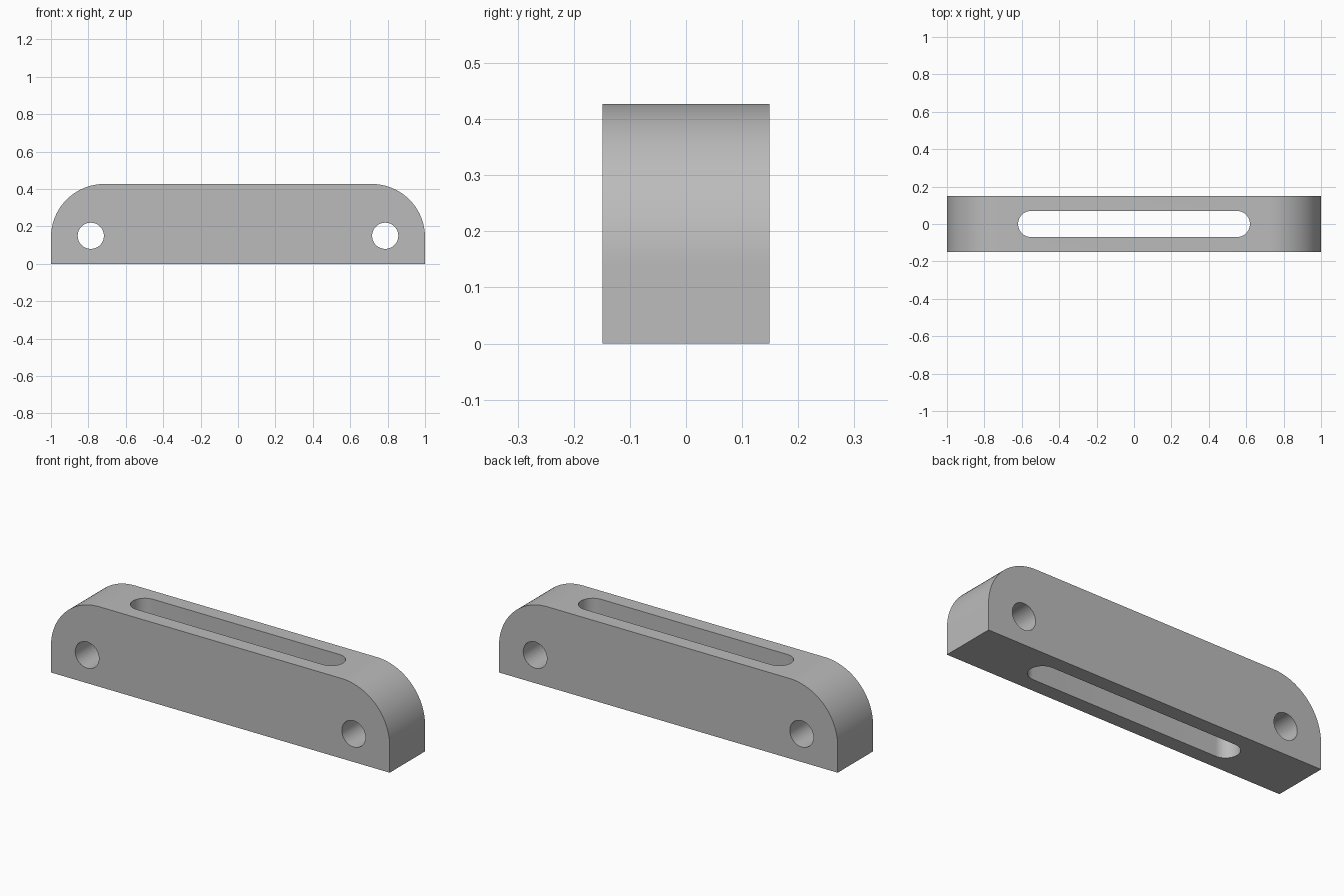
import bpy
import bmesh
from math import cos, sin, pi, radians
from mathutils import Matrix

cube = bpy.data.objects.get("Cube")
if cube:
    bpy.data.objects.remove(cube, do_unlink=True)

HALF_LENGTH, HALF_DEPTH, HEIGHT = 1.0, 0.149, 0.427
CORNER = 0.285
HOLE_X, HOLE_Z, HOLE_R = 0.787, 0.15, 0.07
SLOT_HALF, SLOT_R = 0.62, 0.07

grey = bpy.data.materials.new("plain grey")
grey.use_nodes = True
colour = (0.5, 0.5, 0.5, 1)
grey.diffuse_color = colour
grey.node_tree.nodes["Principled BSDF"].inputs["Base Color"].default_value = colour


def arc(cx, cy, r, start, end, steps):
    return [(cx + r * cos(start + (end - start) * i / steps),
             cy + r * sin(start + (end - start) * i / steps))
            for i in range(steps + 1)]


def prism(name, outline, low, high, upright=False):
    """Extrude an outline along z, or along y when upright."""
    bm = bmesh.new()
    face = bm.faces.new([bm.verts.new((u, v, low)) for u, v in outline])
    new = bmesh.ops.extrude_face_region(bm, geom=[face])["geom"]
    bmesh.ops.translate(bm, vec=(0, 0, high - low),
                        verts=[g for g in new if isinstance(g, bmesh.types.BMVert)])
    if upright:
        bm.transform(Matrix.Rotation(pi / 2, 4, "X"))
    bmesh.ops.recalc_face_normals(bm, faces=bm.faces)
    mesh = bpy.data.meshes.new(name)
    bm.to_mesh(mesh)
    bm.free()
    mesh.materials.append(grey)
    obj = bpy.data.objects.new(name, mesh)
    bpy.context.collection.objects.link(obj)
    return obj


# Bar with two rounded upper corners
cx, cz = HALF_LENGTH - CORNER, HEIGHT - CORNER
outline = [(-HALF_LENGTH, 0), (HALF_LENGTH, 0)]
outline += arc(cx, cz, CORNER, 0, pi / 2, 24)
outline += arc(-cx, cz, CORNER, pi / 2, pi, 24)
bar = prism("slotted_bar", outline, -HALF_DEPTH, HALF_DEPTH, upright=True)

# Cutters: a hole at each end and a long vertical slot
cutters = [prism(f"{side}_hole_cutter", arc(x, HOLE_Z, HOLE_R, 0, 2 * pi, 48)[:-1],
                 -0.3, 0.3, upright=True)
           for side, x in (("left", HOLE_X), ("right", -HOLE_X))]
end = SLOT_HALF - SLOT_R
slot = arc(end, 0, SLOT_R, -pi / 2, pi / 2, 24) + arc(-end, 0, SLOT_R, pi / 2, 3 * pi / 2, 24)
cutters.append(prism("slot_cutter", slot, -0.1, HEIGHT + 0.1))

bpy.ops.object.select_all(action="DESELECT")
bpy.context.view_layer.objects.active = bar
bar.select_set(True)
for cutter in cutters:
    cut = bar.modifiers.new(cutter.name, "BOOLEAN")
    cut.operation = "DIFFERENCE"
    cut.solver = "EXACT"
    cut.object = cutter
    bpy.ops.object.modifier_apply(modifier=cut.name)
    bpy.data.objects.remove(cutter, do_unlink=True)

bpy.ops.object.shade_smooth_by_angle(angle=radians(30))
